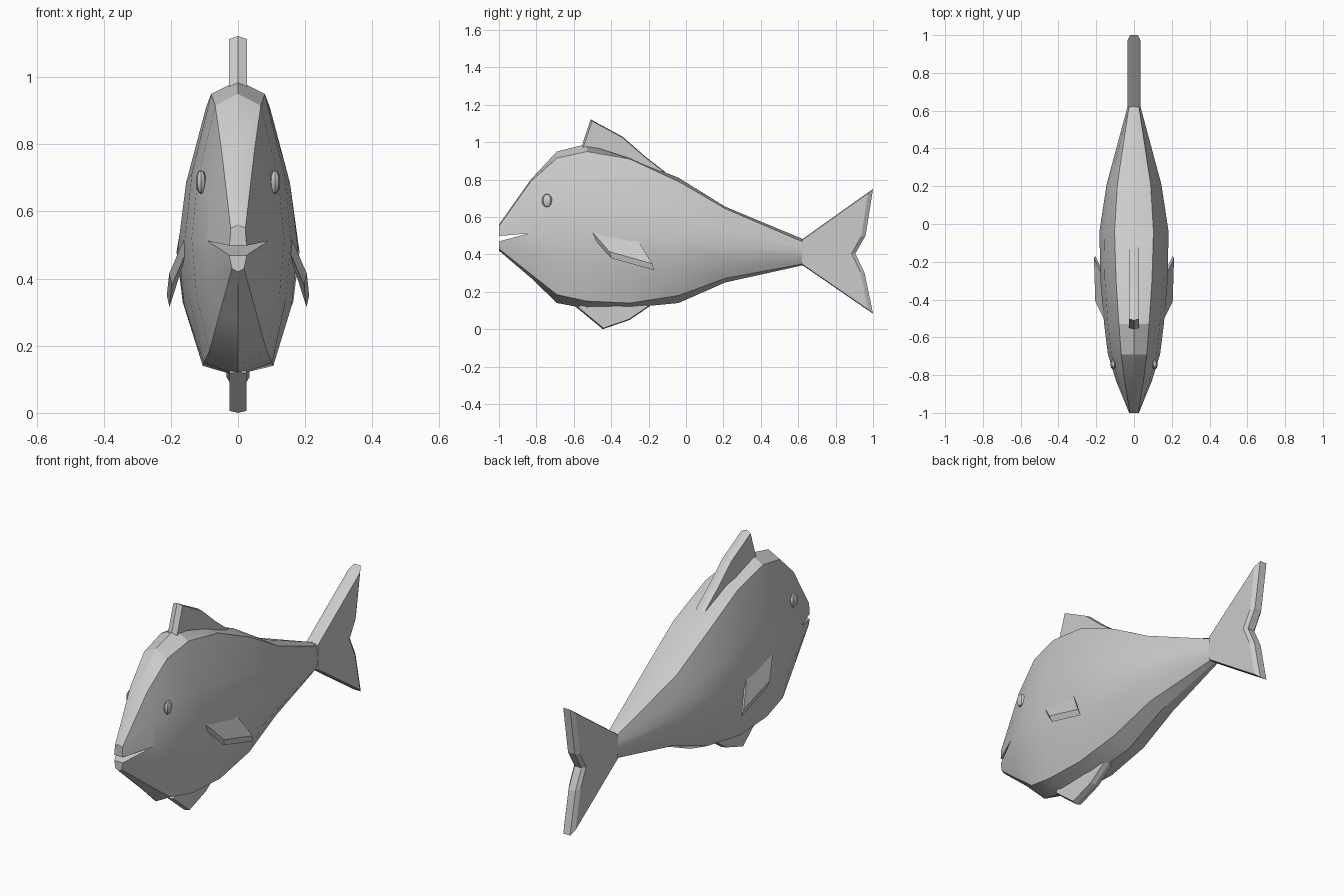
import bpy, bmesh
from mathutils import Vector

if "Cube" in bpy.data.objects:
    bpy.data.objects.remove(bpy.data.objects["Cube"])


def make_object(name, bm, smooth=None):
    bmesh.ops.recalc_face_normals(bm, faces=bm.faces)
    mesh = bpy.data.meshes.new(name)
    bm.to_mesh(mesh)
    bm.free()
    ob = bpy.data.objects.new(name, mesh)
    bpy.context.collection.objects.link(ob)
    if smooth is not None:
        bpy.ops.object.select_all(action='DESELECT')
        ob.select_set(True)
        bpy.context.view_layer.objects.active = ob
        bpy.ops.object.shade_smooth_by_angle(angle=smooth)
    return ob


def loft(name, rings, smooth=None):
    bm = bmesh.new()
    loops = [[bm.verts.new(p) for p in ring] for ring in rings]
    n = len(loops[0])
    for a, b in zip(loops, loops[1:]):
        for i in range(n):
            j = (i + 1) % n
            bm.faces.new((a[i], a[j], b[j], b[i]))
    bm.faces.new(loops[0])
    bm.faces.new(loops[-1])
    return make_object(name, bm, smooth)


def fin(name, outline, half, inset):
    # Flat fin with a slightly raised edge along its middle
    c = sum((Vector(p) for p in outline), Vector((0, 0))) / len(outline)
    rings = []
    for x, s in ((-half, 1 - inset), (0, 1), (half, 1 - inset)):
        rings.append([(x, c.x + (y - c.x) * s, c.y + (z - c.y) * s) for y, z in outline])
    return loft(name, rings)


def body_ring(y, zt, zs, xs, zm, xw, zb, xb, zc):
    side = [(xs, zs), (xw * .87, zs * .45 + zm * .55), (xw, zm),
            (xw * .9, (zb + zm) / 2), (xb, zb)]
    pts = [(0, zt)] + side + [(0, zc)] + [(-x, z) for x, z in reversed(side)]
    return [(x, y, z) for x, z in pts]


# Body: y, ridge z, shoulder z, shoulder x, middle z, half width, belly edge z, belly edge x, keel z
sections = [
    (-1.00, .56, .55, .022, .49, .027, .43, .018, .42),
    (-.83, .80, .79, .050, .51, .095, .295, .055, .275),
    (-.69, .95, .915, .068, .52, .138, .185, .085, .14),
    (-.53, .99, .950, .080, .52, .158, .150, .102, .11),
    (-.30, .915, .910, .095, .50, .178, .140, .105, .115),
    (-.04, .81, .790, .103, .48, .183, .180, .095, .14),
    (.21, .655, .645, .088, .45, .145, .272, .075, .25),
    (.63, .48, .465, .025, .41, .032, .350, .022, .343),
]
body = loft("body", [body_ring(*s) for s in sections])

# Mouth slit cut with a wedge
wedge = [(-1.05, .494), (-.84, .512), (-1.05, .456)]
cutter = loft("mouth_cutter", [[(x, y, z) for y, z in wedge] for x in (-.25, .25)])
cut = body.modifiers.new("mouth", 'BOOLEAN')
cut.operation, cut.solver, cut.object = 'DIFFERENCE', 'EXACT', cutter
bpy.context.view_layer.objects.active = body
body.select_set(True)
bpy.ops.object.modifier_apply(modifier=cut.name)
bpy.data.objects.remove(cutter)
bpy.ops.object.shade_smooth_by_angle(angle=.5)

# Middle fins and tail
fin("back_fin", [(-.56, .97), (-.51, 1.122), (-.34, 1.03), (-.22, .925),
                 (-.11, .84), (-.3, .82), (-.5, .87)], .027, .05)
fin("belly_fin", [(-.59, .12), (-.445, 0), (-.3, .05), (-.19, .125), (-.4, .2)], .025, .06)
# The concave tail is made of two lobes meeting at the middle
tail = [(.62, .48), (1, .75), (.96, .5), (.905, .405), (.955, .3), (1, .083), (.62, .344)]
rings = []
for x, s in ((-.034, .93), (-.02, 1), (.02, 1), (.034, .93)):
    rings.append([(x, .62 + (y - .62) * (s if i in (1, 2, 3, 4, 5) else 1),
                   .41 + (z - .41) * s) for i, (y, z) in enumerate(tail)])
loft("tail_fin", rings)

# Side fins and eyes, mirrored
plate = [(.155, -.51, .53), (.165, -.28, .51), (.212, -.18, .35), (.205, -.41, .415)]
for side, label in ((1, "left"), (-1, "right")):
    outer = [(side * x, y, z) for x, y, z in plate]
    inner = [(side * (x - .008), y + .01, z - .035) for x, y, z in plate]
    loft("side_fin_" + label, [outer, inner])

    bm = bmesh.new()
    bmesh.ops.create_uvsphere(bm, u_segments=8, v_segments=6, radius=1)
    bmesh.ops.scale(bm, verts=bm.verts, vec=(.016, .028, .036))
    bmesh.ops.translate(bm, verts=bm.verts, vec=(side * .11, -.743, .688))
    make_object("eye_" + label, bm, .6)
